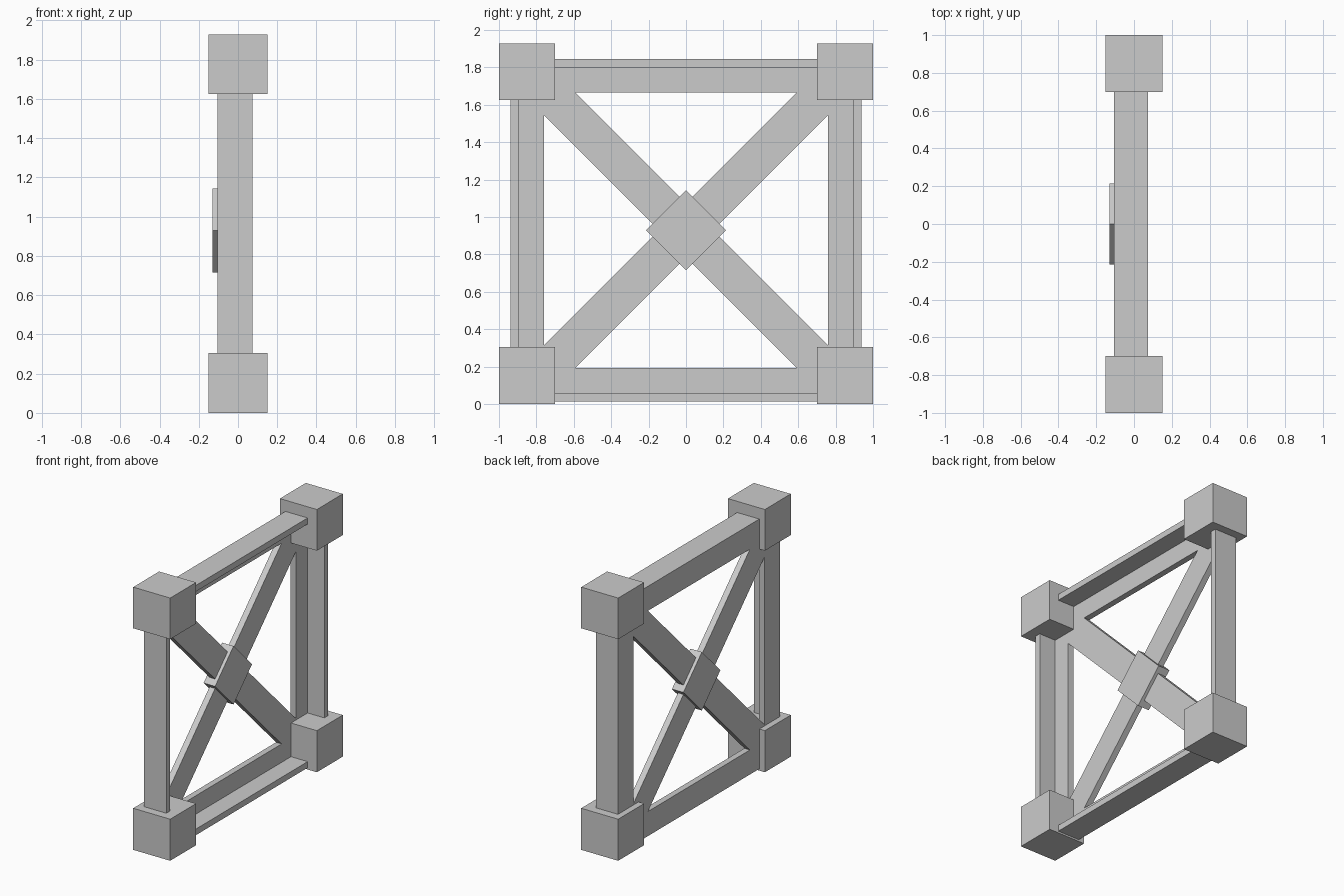
import bpy
import bmesh
from math import radians
from mathutils import Matrix, Vector

cube = bpy.data.objects.get("Cube")
if cube:
    bpy.data.objects.remove(cube, do_unlink=True)

grey = bpy.data.materials.new("plain_grey")
grey.use_nodes = True
colour = (0.6, 0.6, 0.6, 1)
grey.diffuse_color = colour
grey.node_tree.nodes["Principled BSDF"].inputs["Base Color"].default_value = colour

MID_Z = 0.929      # height of the frame centre
BACK = -0.105      # flat side shared by beams and braces
WIDTH = 0.18       # leg length of the angle section
THICK = 0.045      # plate thickness of the angle section


def add_object(name, bm, location, angle=0):
    bmesh.ops.recalc_face_normals(bm, faces=bm.faces)
    mesh = bpy.data.meshes.new(name)
    bm.to_mesh(mesh)
    bm.free()
    mesh.materials.append(grey)
    obj = bpy.data.objects.new(name, mesh)
    obj.location = location
    obj.rotation_euler.x = radians(angle)
    bpy.context.collection.objects.link(obj)


def box(name, size, location, angle=0):
    bm = bmesh.new()
    bmesh.ops.create_cube(bm, size=1, matrix=Matrix.Diagonal((*size, 1)))
    add_object(name, bm, location, angle)


def angle_beam(name, outer, angle):
    # L section in x and outward distance, extruded along y
    x1, x2, x3 = BACK, BACK + THICK, BACK + WIDTH
    inner, step = outer - WIDTH, outer - THICK
    profile = [(x1, inner), (x2, inner), (x2, step),
               (x3, step), (x3, outer), (x1, outer)]
    bm = bmesh.new()
    face = bm.faces.new([bm.verts.new((x, -0.8, d)) for x, d in profile])
    extruded = bmesh.ops.extrude_face_region(bm, geom=[face])["geom"]
    verts = [v for v in extruded if isinstance(v, bmesh.types.BMVert)]
    bmesh.ops.translate(bm, verts=verts, vec=Vector((0, 1.6, 0)))
    add_object(name, bm, (0, 0, MID_Z), angle)


# Corner blocks
for side, y in (("front", -0.85), ("back", 0.85)):
    box(f"{side}_lower_block", (0.3, 0.3, 0.305), (0, y, 0.1525))
    box(f"{side}_upper_block", (0.3, 0.3, 0.302), (0, y, 1.776))

# Angle-section beams around the frame
for name, outer, angle in (("top_beam", 0.916, 0), ("front_post", 0.938, 90),
                           ("bottom_beam", 0.916, 180), ("back_post", 0.938, 270)):
    angle_beam(name, outer, angle)

# Crossed flat braces and the diamond plate joining them
for name, angle in (("rising_brace", 45), ("falling_brace", -45)):
    box(name, (THICK, 2.26, 0.205), (BACK + THICK / 2, 0, MID_Z), angle)
box("centre_plate", (0.093, 0.303, 0.303), (BACK + THICK / 2, 0, MID_Z), 45)
